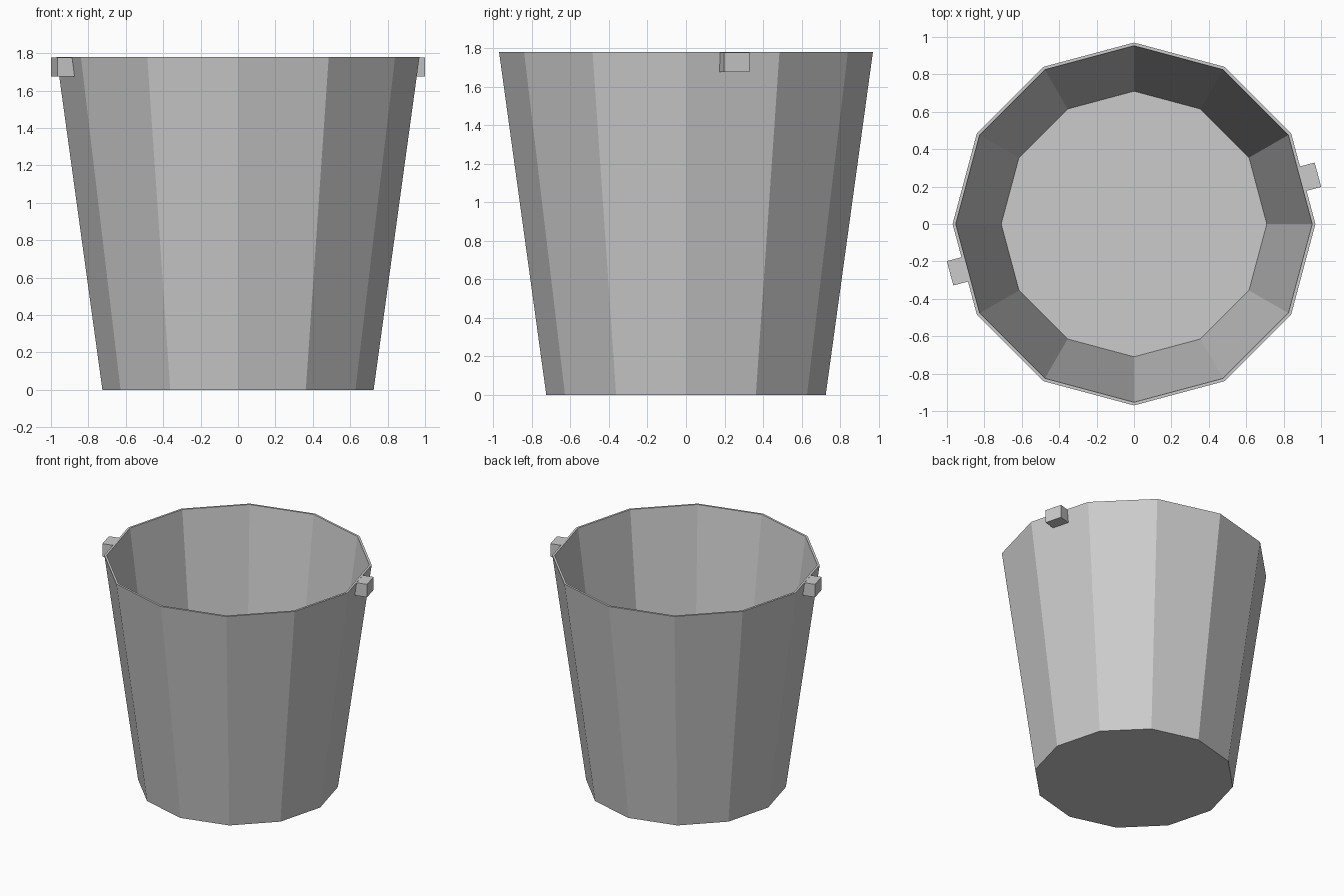
import bpy
import bmesh
from math import cos, sin, pi, radians

SIDES = 12
HEIGHT = 1.78

cube = bpy.data.objects.get("Cube")
if cube:
    bpy.data.objects.remove(cube, do_unlink=True)


def make_material(name, rgb):
    mat = bpy.data.materials.new(name)
    mat.use_nodes = True
    color = (*rgb, 1.0)
    mat.diffuse_color = color
    mat.node_tree.nodes["Principled BSDF"].inputs["Base Color"].default_value = color
    return mat


def make_object(name, bm, mat):
    bmesh.ops.recalc_face_normals(bm, faces=bm.faces)
    mesh = bpy.data.meshes.new(name)
    bm.to_mesh(mesh)
    bm.free()
    mesh.materials.append(mat)
    obj = bpy.data.objects.new(name, mesh)
    bpy.context.collection.objects.link(obj)
    return obj


grey = make_material("plain grey", (0.6, 0.6, 0.6))

# Bucket: profile (radius, height) from outer base, over the rim, to the inner floor
profile = [(0.725, 0), (0.97, HEIGHT), (0.953, HEIGHT), (0.71, 0.015)]
bm = bmesh.new()
rings = []
for radius, z in profile:
    angles = [2 * pi * i / SIDES for i in range(SIDES)]
    rings.append([bm.verts.new((radius * cos(a), radius * sin(a), z)) for a in angles])
for low, high in zip(rings, rings[1:]):
    for i in range(SIDES):
        j = (i + 1) % SIDES
        bm.faces.new((low[i], low[j], high[j], high[i]))
bm.faces.new(rings[0])
bm.faces.new(rings[-1])
make_object("bucket", bm, grey)

# Handle lugs: small blocks on opposite wall panels, sloped to meet the wall
for name, angle in (("left_lug", 15), ("right_lug", 195)):
    bm = bmesh.new()
    bmesh.ops.create_cube(bm, size=1)
    for v in bm.verts:
        top = v.co.z > 0
        inner = 0.932 if top else 0.918
        v.co.x = 1.018 if v.co.x > 0 else inner
        v.co.y *= 0.135
        v.co.z = HEIGHT - 0.002 if top else HEIGHT - 0.105
    lug = make_object(name, bm, grey)
    lug.rotation_euler.z = radians(angle)
